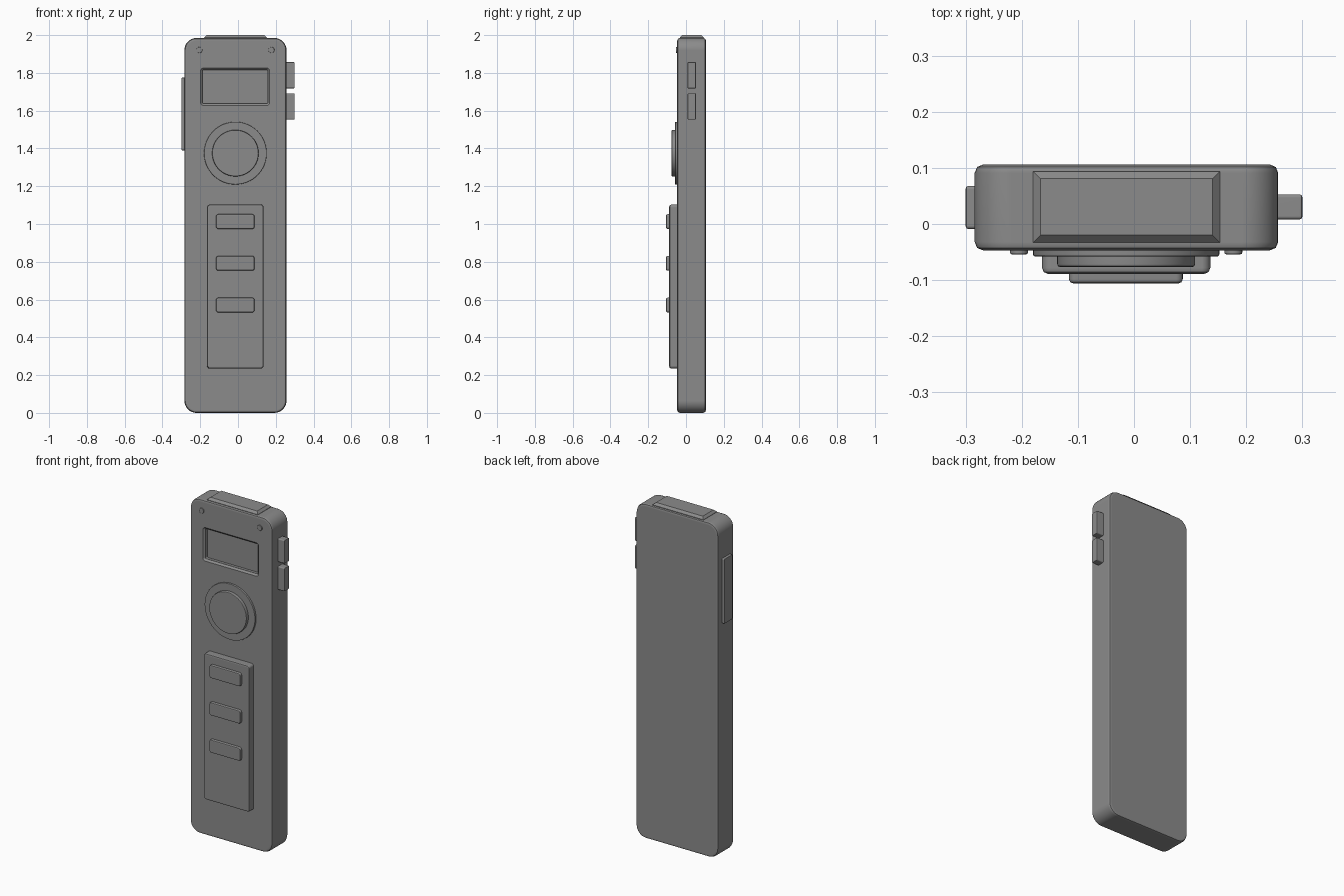
import bpy, bmesh
from mathutils import Matrix, Vector

if "Cube" in bpy.data.objects:
    bpy.data.objects.remove(bpy.data.objects["Cube"])

# Dark grey plastic
plastic = bpy.data.materials.new("dark_plastic")
plastic.diffuse_color = (0.26, 0.26, 0.26, 1)
plastic.use_nodes = True
plastic.node_tree.nodes["Principled BSDF"].inputs["Base Color"].default_value = plastic.diffuse_color


def select(ob):
    bpy.ops.object.select_all(action='DESELECT')
    bpy.context.view_layer.objects.active = ob
    ob.select_set(True)


def finish(name, bm):
    bmesh.ops.recalc_face_normals(bm, faces=bm.faces)
    me = bpy.data.meshes.new(name)
    bm.to_mesh(me)
    bm.free()
    me.materials.append(plastic)
    ob = bpy.data.objects.new(name, me)
    bpy.context.collection.objects.link(ob)
    select(ob)
    bpy.ops.object.shade_smooth_by_angle(angle=0.6)
    return ob


def flatten_shading(ob):
    """Keep the large faces flat next to smooth bevels."""
    mod = ob.modifiers.new("weighted", 'WEIGHTED_NORMAL')
    mod.keep_sharp = True
    mod.weight = 100


def bevel(bm, edges, width, segments):
    bmesh.ops.bevel(bm, geom=edges, offset=width, offset_type='OFFSET',
                    segments=segments, profile=0.5, affect='EDGES')


def slab(name, x, y, z, axis, corner, rim, caps=(0, 1), corner_segs=4, rim_segs=2):
    """Box with rounded corners around an axis and bevelled cap rims."""
    bm = bmesh.new()
    bmesh.ops.create_cube(bm, size=1)
    spans = (x, y, z)
    for v in bm.verts:
        v.co = Vector([spans[i][0] if v.co[i] < 0 else spans[i][1] for i in range(3)])
    if corner:
        along = [e for e in bm.edges
                 if abs(e.verts[0].co[axis] - e.verts[1].co[axis]) > 1e-5]
        bevel(bm, along, corner, corner_segs)
    levels = [spans[axis][c] for c in caps]
    rims = [e for e in bm.edges if any(
        all(abs(v.co[axis] - l) < 1e-5 for v in e.verts) for l in levels)]
    if rim:
        bevel(bm, rims, rim, rim_segs)
    ob = finish(name, bm)
    flatten_shading(ob)
    return ob


def disc(name, cx, cz, r, y0, y1, rim, sides=64):
    """Round button with its bevelled face at y0 (front)."""
    bm = bmesh.new()
    m = Matrix.Translation((cx, (y0 + y1) / 2, cz)) @ Matrix.Rotation(1.570796, 4, 'X')
    bmesh.ops.create_cone(bm, cap_ends=True, segments=sides, radius1=r, radius2=r,
                          depth=y1 - y0, matrix=m)
    bevel(bm, [e for e in bm.edges if all(abs(v.co.y - y0) < 1e-5 for v in e.verts)], rim, 2)
    ob = finish(name, bm)
    flatten_shading(ob)


def cut(body, cutter):
    cutter.hide_render = True
    mod = body.modifiers.new("cut", 'BOOLEAN')
    mod.object = cutter
    mod.operation = 'DIFFERENCE'
    mod.solver = 'EXACT'
    select(body)
    bpy.ops.object.modifier_apply(modifier=mod.name)
    bpy.data.objects.remove(cutter)


# Main case
body = slab("body", (-0.284, 0.257), (-0.047, 0.106), (0, 1.985), 1, 0.065, 0.015,
            corner_segs=8, rim_segs=2)
body.modifiers.clear()

# Recessed screen: chamfered lip, then straight pocket
cut(body, slab("lip_cutter", (-0.198, 0.168), (-0.10, -0.037), (1.627, 1.826), 1,
               0.016, 0.010, (1,), rim_segs=1))
cut(body, slab("pocket_cutter", (-0.187, 0.157), (-0.10, -0.020), (1.638, 1.815), 1,
               0.006, 0))
select(body)
bpy.ops.object.shade_smooth_by_angle(angle=0.6)
flatten_shading(body)

# Round control and indicator studs
disc("dial_ring", -0.014, 1.375, 0.166, -0.058, -0.03, 0.004)
disc("dial_button", -0.014, 1.375, 0.123, -0.077, -0.05, 0.006)
for i, sx in enumerate((-0.205, 0.177)):
    disc(f"indicator_{i + 1}", sx, 1.921, 0.016, -0.054, -0.03, 0.003, 20)

# Raised keypad with three keys
slab("keypad_panel", (-0.164, 0.136), (-0.089, -0.03), (0.235, 1.103), 1, 0.015, 0.011, (0,))
for i in range(3):
    zc = 1.013 - i * 0.221
    slab(f"key_{i + 1}", (-0.116, 0.087), (-0.106, -0.077), (zc - 0.039, zc + 0.039),
         1, 0.012, 0.008, (0,))

# Side buttons
for i, zs in enumerate(((1.718, 1.857), (1.553, 1.692))):
    slab(f"side_button_{i + 1}", (0.24, 0.30), (0.008, 0.053), zs, 0, 0.006, 0.005, (1,))
slab("side_plate", (-0.30, -0.27), (-0.009, 0.068), (1.39, 1.775), 0, 0.006, 0.005, (0,))

# Top cap
slab("top_cap", (-0.18, 0.153), (-0.033, 0.094), (1.97, 2.0), 2, 0, 0.013, (1,), rim_segs=1)
